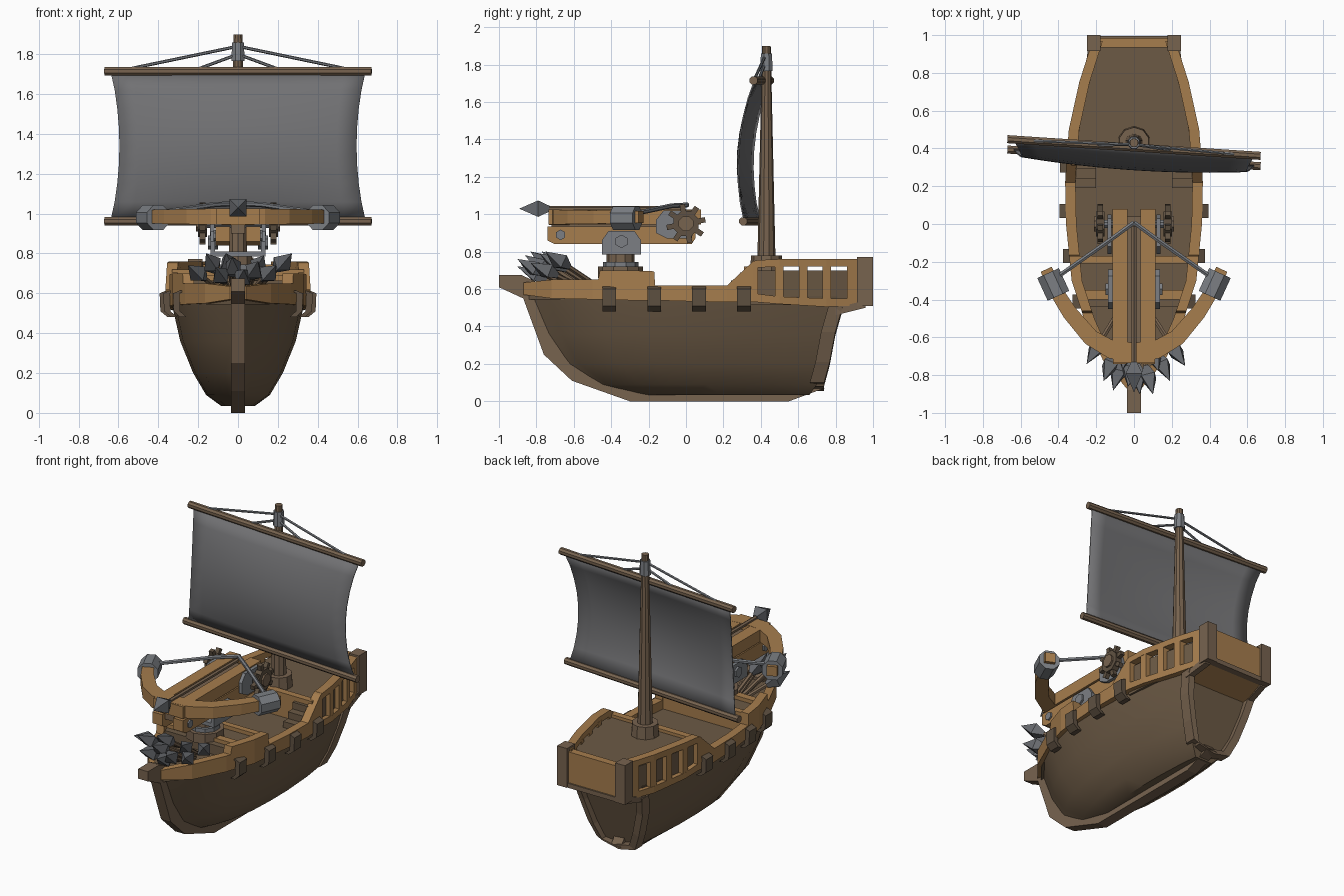
import bpy, bmesh, math
from mathutils import Vector

if "Cube" in bpy.data.objects:
    bpy.data.objects.remove(bpy.data.objects["Cube"])

def material(name, r, g, b):
    m = bpy.data.materials.new(name)
    m.diffuse_color = (r, g, b, 1)
    m.use_nodes = True
    m.node_tree.nodes["Principled BSDF"].inputs["Base Color"].default_value = m.diffuse_color
    return m

HULL = material("hull_wood", 0.15, 0.102, 0.060)
TRIM = material("keel_wood", 0.185, 0.125, 0.078)
LIGHT = material("light_wood", 0.38, 0.205, 0.075)
DARK = material("clamp_wood", 0.115, 0.083, 0.054)
IRON = material("iron", 0.20, 0.212, 0.23)
HEAD = material("arrowhead_iron", 0.135, 0.142, 0.155)
CLOTH = material("sail_cloth", 0.165, 0.165, 0.172)

def finish(name, bm, mat, smooth=False):
    bmesh.ops.recalc_face_normals(bm, faces=bm.faces)
    me = bpy.data.meshes.new(name)
    bm.to_mesh(me)
    bm.free()
    me.materials.append(mat)
    ob = bpy.data.objects.new(name, me)
    bpy.context.collection.objects.link(ob)
    if smooth:
        bpy.ops.object.select_all(action='DESELECT')
        ob.select_set(True)
        bpy.context.view_layer.objects.active = ob
        bpy.ops.object.shade_smooth_by_angle(angle=math.radians(35))
    return ob

def loft(name, rings, mat, smooth=False):
    """Skin closed rings of equal length and cap both ends."""
    bm = bmesh.new()
    vs = [[bm.verts.new(p) for p in r] for r in rings]
    n = len(rings[0])
    for a, b in zip(vs, vs[1:]):
        for i in range(n):
            bm.faces.new((a[i], a[(i + 1) % n], b[(i + 1) % n], b[i]))
    bm.faces.new(vs[0])
    bm.faces.new(vs[-1])
    return finish(name, bm, mat, smooth)

def prism(name, yz, x0, x1, mat):
    return loft(name, [[(x, y, z) for y, z in yz] for x in (x0, x1)], mat)

def box(name, x0, x1, y0, y1, z0, z1, mat):
    return prism(name, [(y0, z0), (y1, z0), (y1, z1), (y0, z1)], x0, x1, mat)

def rod(name, p0, p1, r0, r1, mat, n=8, smooth=False):
    p0, p1 = Vector(p0), Vector(p1)
    q = (p1 - p0).to_track_quat('Z', 'Y')
    def ring(p, r):
        return [p + q @ Vector((r * math.cos(a), r * math.sin(a), 0))
                for a in (2 * math.pi * (i + .5) / n for i in range(n))]
    return loft(name, [ring(p0, r0), ring(p1, r1)], mat, smooth)

def sweep(name, pts, u, v, mat):
    """Rectangular bar along points; u, v are the two half-size vectors."""
    u, v = Vector(u), Vector(v)
    return loft(name, [[Vector(p) + a * u + b * v for a, b in ((-1, -1), (1, -1), (1, 1), (-1, 1))]
                       for p in pts], mat)

def lerp(table, t):
    for (a, va), (b, vb) in zip(table, table[1:]):
        if t <= b:
            return va + (vb - va) * max(0, t - a) / (b - a)
    return table[-1][1]

# Hull: each level has (z, bow y, stern y, half width)
LEVELS = [(.035, -.28, .66, .085), (.09, -.48, .70, .16), (.2, -.64, .73, .225),
          (.36, -.74, .76, .29), (.56, -.82, .81, .335)]
FULL = [(0, .1), (.1, .5), (.2, .75), (.35, .95), (.5, 1), (.65, 1), (.85, .9), (1, .74)]
def hull_side(t, s):
    return [(s * w * lerp(FULL, t), a + (b - a) * t, z) for z, a, b, w in LEVELS]
loft("hull", [hull_side(t, 1) + hull_side(t, -1)[::-1]
              for t in (0, .05, .1, .2, .35, .5, .65, .75, .85, 1)], HULL, True)

# Keel and stem strip, with the bow beak
prism("keel", [(-1, .675), (-1, .61), (-.87, .55), (-.76, .25), (-.61, .11), (-.3, 0), (.55, 0), (.74, .07),
               (.70, .12), (.5, .07), (-.25, .07), (-.55, .17), (-.68, .3), (-.76, .56), (-.76, .62), (-.88, .675)],
      -.036, .036, TRIM)
for s in (-1, 1):
    sweep("transom_frame", [(0, .70, .065)] + hull_side(1, s)[1:4] + [(s * .24, .80, .50)],
          (.022, 0, .01), (0, .038, 0), TRIM)

# Gunwale, following the plan outline
PLAN = [(-.87, .04), (-.72, .165), (-.5, .265), (-.3, .33), (0, .36), (.25, .365), (.5, .345), (.75, .29), (.97, .22)]
def X(y):
    return lerp(PLAN, y)
def wall(name, rows, mat, th=.055):
    for s in (-1, 1):
        loft(name, [[(s * X(y), y, a), (s * X(y), y, b), (s * max(X(y) - th, 0), y, b),
                     (s * max(X(y) - th, 0), y, a)] for y, a, b in rows], mat)
wall("gunwale", [(-.87, .57, .635), (-.72, .55, .65), (-.5, .545, .65), (-.47, .545, .65), (-.46, .545, .70),
                 (-.3, .54, .70), (-.17, .54, .695), (-.165, .54, .62), (0, .535, .62), (.22, .53, .62),
                 (.36, .53, .75), (.385, .53, .755)], LIGHT)
wall("stern_lower_rail", [(.38, .53, .575), (.5, .52, .56), (.75, .505, .55), (.97, .515, .55)], LIGHT)
wall("stern_top_rail", [(.38, .715, .755), (.5, .72, .76), (.75, .72, .76), (.97, .72, .76)], LIGHT)
for a, b in ((.475, .52), (.605, .65), (.73, .775), (.86, .95)):
    wall("stern_window_post", [(a, .54, .73), (b, .54, .73)], LIGHT)
for y in (-.41, -.17, .07, .31):
    for s in (-1, 1):
        x = s * X(y)
        sweep("hull_clamp", [(x * .93, y, .48), (x + s * .012, y, .51), (x + s * .016, y, .60),
                             (x - s * .02, y, .615)], (.016, 0, 0), (0, .037, 0), DARK)

# Decks
def deck(name, ys, z0, z1, inset, mat):
    loft(name, [[(-X(y) + inset, y, z0), (X(y) - inset, y, z0), (X(y) - inset, y, z1), (-X(y) + inset, y, z1)]
                for y in ys], mat)
deck("bow_deck", (-.84, -.72, -.5, -.44), .545, .60, .03, HULL)
deck("forward_platform", (-.44, -.3, -.18), .55, .665, .03, HULL)
deck("platform_front_beam", (-.40, -.35), .56, .69, .03, LIGHT)
deck("platform_rear_beam", (-.21, -.17), .56, .69, .03, LIGHT)
deck("stern_deck", (.34, .5, .75, .95), .515, .70, .03, HULL)
deck("stern_deck_front_beam", (.31, .355), .56, .72, .03, LIGHT)
for s in (-1, 1):
    for i in range(3):
        box("stair", s * .2, s * .31, .19 + i * .05, .36, .55, .60 + i * .045, HULL)

# Stern panel and corner posts
box("stern_panel", -.2, .2, .935, .985, .53, .745, LIGHT)
box("stern_sill", -.2, .2, .93, .995, .51, .54, TRIM)
prism("stern_counter", [(.78, .46), (.95, .51), (.95, .54), (.78, .54)], -.22, .22, LIGHT)
for s in (-1, 1):
    box("stern_corner_post", s * .178, s * .25, .915, 1.0, .51, .772, TRIM)
    sweep("counter_edge", [(s * .24, .80, .48), (s * .22, .96, .52)], (.02, 0, 0), (0, 0, .02), TRIM)

# Mast
MY = .43
rod("mast", (0, MY, .69), (0, MY, 1.9), .05, .023, TRIM, 10, True)
rod("mast_collar", (0, MY, .69), (0, MY, .78), .088, .082, TRIM, 10)
rod("mast_band", (0, MY, 1.765), (0, MY, 1.86), .036, .032, IRON, 8)

# Yards, ropes and sail (turned slightly about the mast)
SKEW = -.066
for name, y, z in (("upper_yard", .405, 1.715), ("lower_yard", .35, .962)):
    rod(name, (-.67, y - .67 * SKEW, z), (.67, y + .67 * SKEW, z), .023, .023, TRIM, 8)
for x in (-.53, -.19, .19, .53):
    rod("sail_rope", (0, MY - .01, 1.84 if abs(x) > .3 else 1.80), (x, .405 + x * SKEW, 1.73), .008, .008, IRON, 6)
bm = bmesh.new()
NU, NV = 12, 8
grid = []
for j in range(NV + 1):
    v = j / NV
    bulge = math.sin(math.pi * v) ** .8 if 0 < j < NV else 0
    row = []
    for i in range(NU + 1):
        u = i / NU * 2 - 1
        x = u * (.64 - .045 * bulge)
        row.append(bm.verts.new((x, .35 + .055 * v + x * SKEW - bulge * (.092 - .032 * u * u), .965 + .75 * v)))
    grid.append(row)
for a, b in zip(grid, grid[1:]):
    for i in range(NU):
        bm.faces.new((a[i], a[i + 1], b[i + 1], b[i]))
sail = finish("sail", bm, CLOTH, True)
mod = sail.modifiers.new("thickness", 'SOLIDIFY')
mod.thickness = .008

# Bolts: a shaft with a four-sided double-pointed head
def bolt(name, tip, d, length, hl, r):
    tip, d = Vector(tip), Vector(d).normalized()
    mid, base = tip - d * hl * .62, tip - d * hl
    rod(name + "_point", mid, tip, r, .001, HEAD, 4)
    rod(name + "_head_base", base, mid, r * .35, r, HEAD, 4)
    rod(name + "_shaft", tip - d * length, base, .014, .014, TRIM, 6)
bolt("loaded_bolt", (0, -.89, 1.03), (0, -1, 0), .88, .16, .062)
for x, y, z in ((-.25, -.74, .74), (-.16, -.83, .80), (-.11, -.88, .73), (-.03, -.86, .78), (.03, -.90, .72),
                (.10, -.90, .76), (.19, -.83, .74), (.27, -.75, .80), (-.06, -.77, .80), (.13, -.78, .79)):
    bolt("spare_bolt", (x, y, z), (x * .8, -.33, z - .58), .38, .17, .052)

# Ballista pedestal and yoke
PY = -.35
rod("pedestal_base", (0, PY, .66), (0, PY, .72), .12, .12, TRIM, 10)
rod("pedestal_ring", (0, PY, .72), (0, PY, .745), .095, .095, IRON, 10)
rod("pedestal", (0, PY, .74), (0, PY, .80), .075, .075, TRIM, 10)
box("yoke_base", -.135, .135, -.45, -.24, .785, .81, IRON)
YOKE = [(-.45, .785), (-.24, .785), (-.24, .86), (-.275, .91), (-.415, .91), (-.45, .86)]
for s in (-1, 1):
    prism("yoke_plate", YOKE, s * .115, s * .137, IRON)
    rod("yoke_pin", (s * .1, -.345, .855), (s * .15, -.345, .855), .036, .036, IRON, 6)
    # Stock rails
    prism("lower_stock_rail", [(-.74, .86), (-.70, .84), (.03, .84), (.05, .87), (.05, .935), (-.74, .935)],
          s * .04, s * .112, LIGHT)
    box("upper_stock_rail", s * .035, s * .115, -.70, .08, .945, 1.025, LIGHT)
    rod("stock_bolt", (s * .1, -.67, .89), (s * .122, -.67, .89), .028, .028, IRON, 6)
    # Bow arm, iron cap and string
    arm = [(0, -.68), (.12, -.665), (.23, -.60), (.34, -.47), (.41, -.36), (.465, -.24)]
    rings = []
    for i, (x, y) in enumerate(arm):
        a, b = arm[max(i - 1, 0)], arm[min(i + 1, len(arm) - 1)]
        d = Vector((b[0] - a[0], b[1] - a[1], 0)).normalized()
        if i == 0:
            d = Vector((1, 0, 0))
        w = .052 - .004 * i
        h = .042 - .002 * i
        rings.append([(s * (x - d.y * p * w), y + d.x * p * w, .985 + q * h)
                      for p, q in ((-1, -1), (1, -1), (1, 1), (-1, 1))])
    loft("bow_arm", rings, LIGHT)
    c0, c1 = Vector((s * .40, -.38, .98)), Vector((s * .455, -.26, .98))
    rod("bow_arm_cap", c0, c1, .068, .068, IRON, 8)
    rod("bowstring", (s * .42, -.29, 1.0), (s * .12, -.08, 1.045), .013, .013, IRON, 6)
    rod("bowstring_centre", (s * .12, -.08, 1.045), (0, .008, 1.05), .013, .013, IRON, 6)
    # Winch wheel with eight pegs, and its iron bracket
    rod("winch_wheel", (s * .155, 0, .95), (s * .20, 0, .95), .072, .072, DARK, 8)
    rod("winch_hub", (s * .19, 0, .95), (s * .212, 0, .95), .042, .042, TRIM, 8)
    for k in range(8):
        a = k * math.pi / 4 + .2
        cy, cz = math.cos(a), math.sin(a)
        rod("winch_peg", (s * .178, .06 * cy, .95 + .06 * cz), (s * .178, .105 * cy, .95 + .105 * cz),
            .02, .02, DARK, 4)
    prism("winch_bracket", [(-.16, .90), (-.10, .87), (.03, .87), (.05, .95), (.03, 1.02), (-.12, 1.02), (-.16, .97)],
          s * .118, s * .14, IRON)
rod("winch_axle", (-.2, 0, .95), (.2, 0, .95), .024, .024, IRON, 8)
box("bolt_channel", -.036, .036, -.72, .04, .90, .985, TRIM)
box("stock_nose", -.11, .11, -.735, -.66, .945, 1.025, LIGHT)
